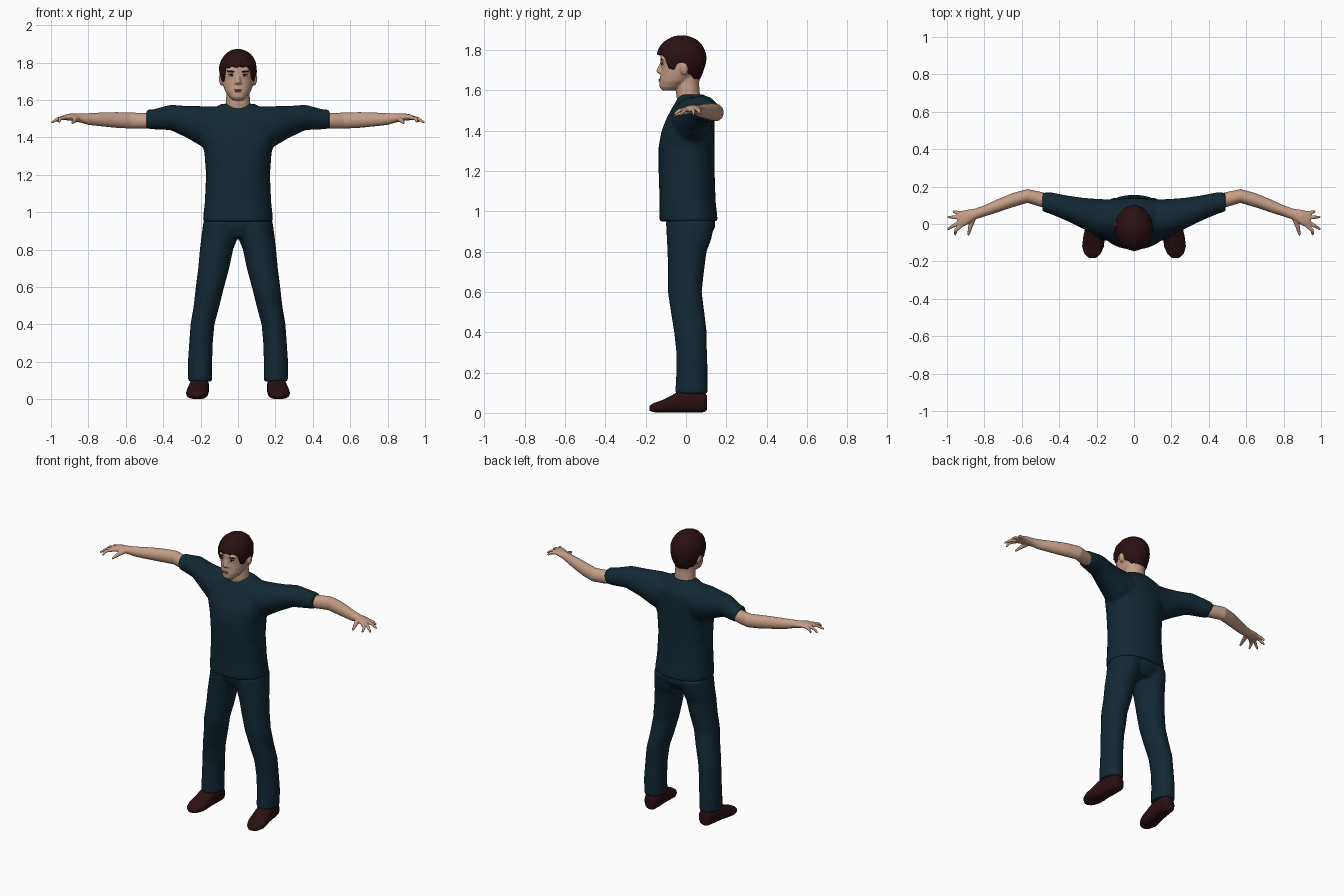
import bpy, bmesh, math
from mathutils import Vector, Matrix

if "Cube" in bpy.data.objects:
    bpy.data.objects.remove(bpy.data.objects["Cube"], do_unlink=True)


def material(name, color):
    mat = bpy.data.materials.new(name)
    mat.use_nodes = True
    mat.diffuse_color = (*color, 1)
    shader = mat.node_tree.nodes["Principled BSDF"]
    shader.inputs["Base Color"].default_value = (*color, 1)
    shader.inputs["Roughness"].default_value = 0.8
    return mat


CLOTH = material("dark teal cloth", (0.006, 0.022, 0.034))
SKIN = material("skin", (0.56, 0.34, 0.24))
HAIR = material("dark auburn hair", (0.025, 0.005, 0.006))
SHOE = material("dark oxblood leather", (0.025, 0.005, 0.006))
LIP = material("lips", (0.36, 0.17, 0.13))
WHITE = material("eye white", (0.5, 0.45, 0.4))
DARK = material("iris", (0.015, 0.008, 0.006))


def loft(bm, axis, rings, side=1, power=2.0, count=32):
    """Skin a closed body over (station, centre, centre, radius, radius) rings."""
    others = [i for i in range(3) if i != axis]
    loops = []
    for station, c0, c1, r0, r1 in rings:
        loop = []
        for k in range(count):
            a = math.tau * k / count
            co = [0, 0, 0]
            co[axis] = station
            for i, c, r, w in zip(others, (c0, c1), (r0, r1), (math.cos(a), math.sin(a))):
                co[i] = c + r * math.copysign(abs(w) ** (2 / power), w)
            co[0] *= side
            loop.append(bm.verts.new(co))
        loops.append(loop)
    faces = [bm.faces.new(loops[0]), bm.faces.new(loops[-1])]
    for low, high in zip(loops, loops[1:]):
        for k in range(count):
            n = (k + 1) % count
            faces.append(bm.faces.new((low[k], low[n], high[n], high[k])))
    bmesh.ops.recalc_face_normals(bm, faces=faces)


def ball(bm, centre, size, tilt=0):
    m = Matrix.Translation(centre) @ Matrix.Rotation(tilt, 4, 'Y') @ Matrix.Diagonal((*size, 1))
    bmesh.ops.create_uvsphere(bm, u_segments=20, v_segments=12, radius=1, matrix=m)


def limb(bm, a, b, ra, rb):
    """Tapered, round-ended tube between two points."""
    a, b = Vector(a), Vector(b)
    turn = (b - a).to_track_quat('Z', 'Y').to_matrix().to_4x4()
    bmesh.ops.create_cone(bm, cap_ends=True, segments=14, radius1=ra, radius2=rb,
                          depth=(b - a).length, matrix=Matrix.Translation((a + b) / 2) @ turn)
    ball(bm, a, (ra,) * 3)
    ball(bm, b, (rb,) * 3)


def finish(name, bm, mat, voxel=0, smooth=4):
    """Make the object; a voxel size fuses its overlapping bodies into one skin."""
    mesh = bpy.data.meshes.new(name)
    bm.to_mesh(mesh)
    bm.free()
    mesh.materials.append(mat)
    mesh.polygons.foreach_set("use_smooth", [True] * len(mesh.polygons))
    obj = bpy.data.objects.new(name, mesh)
    bpy.context.collection.objects.link(obj)
    if voxel:
        fuse = obj.modifiers.new("fuse", 'REMESH')
        fuse.mode = 'VOXEL'
        fuse.voxel_size = voxel
        fuse.use_smooth_shade = True
        relax = obj.modifiers.new("relax", 'SMOOTH')
        relax.factor = 0.5
        relax.iterations = smooth
    return obj


# Shirt: body, and a yoke running from sleeve to sleeve
bm = bmesh.new()
loft(bm, 2, [(.95, 0, .012, .187, .144), (.97, 0, .012, .187, .144), (1.05, 0, .008, .178, .139),
             (1.2, 0, .003, .171, .139), (1.32, 0, .003, .18, .139), (1.4, 0, .01, .205, .131),
             (1.46, 0, .022, .22, .119), (1.51, 0, .033, .2, .104), (1.55, 0, .033, .14, .08),
             (1.58, 0, .03, .088, .06)], power=2.2)
sleeve = [(.49, .117, 1.497, .05, .05), (.45, .113, 1.497, .058, .054), (.36, .085, 1.507, .068, .068),
          (.27, .056, 1.482, .084, .086), (.18, .033, 1.455, .1, .112)]
loft(bm, 0, sleeve + [(0, .022, 1.45, .11, .11)] + [(-r[0], *r[1:]) for r in reversed(sleeve)])
finish("shirt", bm, CLOTH, 0.009, 5)

# Trousers: two legs and a hip block
bm = bmesh.new()
for side in (1, -1):
    loft(bm, 2, [(.095, .203, .027, .064, .081), (.2, .203, .03, .065, .078), (.3, .198, .028, .063, .076),
                 (.4, .19, .022, .064, .081), (.5, .168, .008, .069, .083), (.6, .15, -.006, .076, .084),
                 (.7, .13, 0, .083, .089), (.8, .115, .005, .089, .097), (.86, .1, .015, .097, .11),
                 (.95, .09, .022, .095, .122)], side)
loft(bm, 2, [(.865, 0, .02, .12, .09), (.92, 0, .025, .185, .12), (.98, 0, .022, .178, .122)])
finish("trousers", bm, CLOTH, 0.009, 4)

for side, label in ((1, "left"), (-1, "right")):
    # Shoe
    bm = bmesh.new()
    loft(bm, 1, [(.105, .198, .05, .025, .036), (.092, .2, .053, .042, .05), (.03, .204, .061, .05, .06),
                 (-.03, .21, .057, .053, .056), (-.07, .214, .044, .058, .043), (-.12, .219, .032, .059, .031),
                 (-.16, .222, .026, .044, .023), (-.182, .222, .022, .02, .013)], side, 2.5)
    finish(label + "_shoe", bm, SHOE, 0.006, 3)

    # Arm, palm and fingers
    bm = bmesh.new()
    loft(bm, 0, [(.42, .115, 1.492, .036, .038), (.5, .132, 1.488, .04, .042), (.57, .15, 1.49, .037, .043),
                 (.65, .127, 1.493, .038, .042), (.73, .097, 1.496, .035, .037), (.8, .07, 1.498, .03, .031),
                 (.85, .053, 1.504, .029, .023), (.9, .033, 1.509, .042, .018), (.93, .025, 1.506, .043, .014),
                 (.945, .022, 1.503, .036, .01)], side)
    for y, knuckle, tip in ((.058, .925, (.965, .068, 1.488)), (.035, .935, (.991, .037, 1.482)),
                            (.01, .935, (.993, -.026, 1.481)), (-.01, .925, (.956, -.055, 1.483))):
        middle = (knuckle + .027, (y + tip[1]) / 2, 1.5)
        limb(bm, (side * knuckle, y, 1.505), (side * middle[0], *middle[1:]), .0105, .0095)
        limb(bm, (side * middle[0], *middle[1:]), (side * tip[0], *tip[1:]), .0095, .0065)
    limb(bm, (side * .86, .03, 1.5), (side * .875, -.015, 1.49), .015, .012)
    limb(bm, (side * .875, -.015, 1.49), (side * .885, -.055, 1.478), .012, .007)
    finish(label + "_arm", bm, SKIN, 0.004, 3)

# Head: neck, skull, ears and nose
bm = bmesh.new()
loft(bm, 2, [(1.5, 0, .035, .075, .065), (1.55, 0, .02, .073, .064), (1.58, 0, .01, .066, .059),
             (1.63, 0, .008, .062, .057), (1.7, 0, .01, .062, .06)])
loft(bm, 2, [(1.598, 0, -.088, .026, .028), (1.615, 0, -.075, .046, .056), (1.645, 0, -.052, .068, .079),
             (1.68, 0, -.031, .081, .096), (1.71, 0, -.02, .088, .104), (1.75, 0, -.02, .09, .108),
             (1.8, 0, -.02, .085, .104), (1.84, 0, -.02, .06, .08)])
for side in (1, -1):
    ball(bm, (side * .092, -.008, 1.705), (.01, .019, .031), side * .2)
    ball(bm, (side * .012, -.126, 1.691), (.008, .011, .008))
limb(bm, (0, -.117, 1.742), (0, -.134, 1.697), .008, .013)
ball(bm, (0, -.12, 1.65), (.028, .013, .014))
ball(bm, (0, -.11, 1.618), (.022, .018, .014))
for side in (1, -1):
    ball(bm, (side * .032, -.112, 1.755), (.03, .013, .01), side * -.1)
head = finish("head", bm, SKIN, 0.005, 3)
bpy.context.view_layer.update()
surface = head.evaluated_get(bpy.context.evaluated_depsgraph_get())


def feature(name, x, z, size, mat, tilt=0, lift=0.0):
    """Thin face detail set on the skin."""
    hit, spot, _, _ = surface.ray_cast((x, -1, z), (0, 1, 0))
    bm = bmesh.new()
    ball(bm, (x, (spot.y if hit else -.11) - lift, z), size, tilt)
    finish(name, bm, mat)


for side, label in ((1, "left"), (-1, "right")):
    feature(label + "_eye", side * .036, 1.73, (.014, .004, .0055), WHITE)
    feature(label + "_iris", side * .035, 1.73, (.0055, .004, .0055), DARK, lift=.002)
    feature(label + "_eyelid", side * .036, 1.736, (.017, .004, .0028), DARK, side * .08, .001)
    feature(label + "_eyebrow", side * .038, 1.753, (.023, .004, .0045), HAIR, side * -.1)
feature("upper_lip", 0, 1.655, (.024, .004, .004), LIP)
feature("lower_lip", 0, 1.647, (.019, .004, .004), LIP)

# Hair: a cap whose lower edge follows the fringe, sideburns, ears and nape
HAIRLINE = [(0, 1.778), (25, 1.782), (48, 1.768), (57, 1.705), (70, 1.70), (78, 1.735),
            (98, 1.735), (110, 1.68), (140, 1.655), (180, 1.65)]


def hairline(angle):
    for (a0, z0), (a1, z1) in zip(HAIRLINE, HAIRLINE[1:]):
        if angle <= a1:
            return z0 + (z1 - z0) * (angle - a0) / (a1 - a0)
    return HAIRLINE[-1][1]


bm = bmesh.new()
COLUMNS, ROWS, TOP, MID = 96, 18, 1.873, 1.765
grid = []
for row in range(ROWS):
    ring = []
    for k in range(COLUMNS):
        a = math.tau * k / COLUMNS
        low = hairline(math.degrees(min(a, math.tau - a))) + .004 * math.sin(a * 13)
        z = low + (TOP - low) * math.sin(row / ROWS * math.pi / 2)
        r = math.sqrt(max(0, 1 - ((z - MID) / (TOP - MID)) ** 2)) if z > MID else 1 - 22 * (MID - z) ** 2
        r *= 1 + .014 * math.sin(a * 11 + z * 60)
        ring.append(bm.verts.new((r * .1 * math.sin(a), -.022 - r * .122 * math.cos(a), z)))
    grid.append(ring)
crown = bm.verts.new((0, -.022, TOP))
for k in range(COLUMNS):
    n = (k + 1) % COLUMNS
    for low, high in zip(grid, grid[1:]):
        bm.faces.new((low[k], low[n], high[n], high[k]))
    bm.faces.new((grid[-1][k], grid[-1][n], crown))
hair = finish("hair", bm, HAIR)
shell = hair.modifiers.new("thickness", 'SOLIDIFY')
shell.thickness = 0.016
shell.offset = -1
